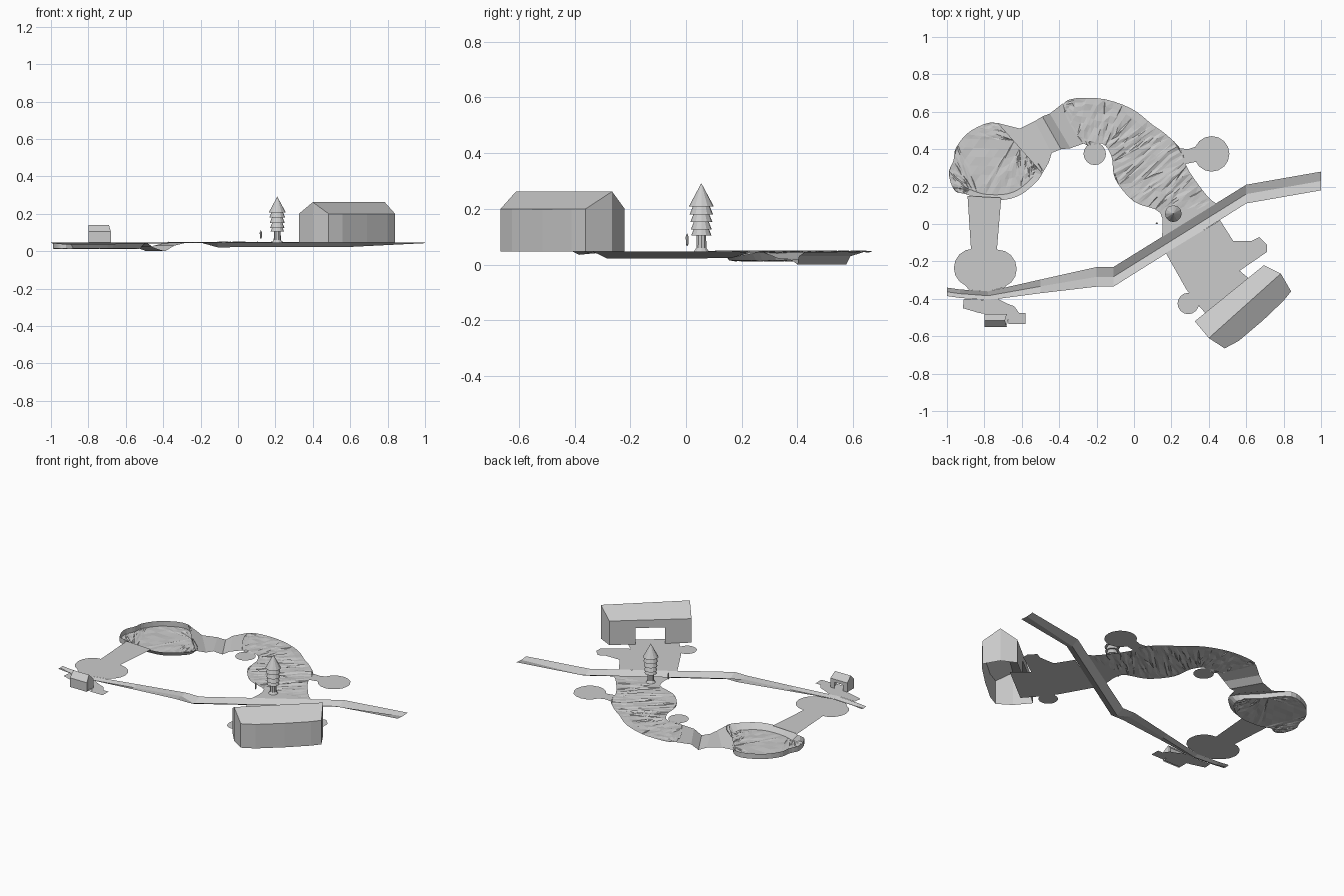
import bpy, bmesh, math, random
from mathutils import Vector

if "Cube" in bpy.data.objects:
    bpy.data.objects.remove(bpy.data.objects["Cube"])
random.seed(4)
G = 0.047  # ground level

grey = bpy.data.materials.new("plain grey")
grey.diffuse_color = (0.6, 0.6, 0.6, 1)
grey.use_nodes = True
grey.node_tree.nodes["Principled BSDF"].inputs["Base Color"].default_value = grey.diffuse_color


def finish(name, bm):
    me = bpy.data.meshes.new(name)
    bm.to_mesh(me)
    bm.free()
    me.materials.append(grey)
    ob = bpy.data.objects.new(name, me)
    bpy.context.collection.objects.link(ob)
    return ob


def face(bm, pts):
    return bm.faces.new([bm.verts.new(p) for p in pts])


def spline(pts, n=4, closed=False):
    """Catmull-Rom curve through 2D points."""
    P = [Vector(p) for p in pts]
    P = [P[-1]] + P + P[:2] if closed else [P[0]] + P + [P[-1]]
    out = []
    for i in range(1, len(P) - 2):
        a, b, c, d = P[i - 1:i + 3]
        for k in range(n):
            t = k / n
            out.append(0.5 * (2 * b + (c - a) * t + (2 * a - 5 * b + 4 * c - d) * t * t
                              + (3 * b - a - 3 * c + d) * t ** 3))
    return out if closed else out + [P[-2]]


def sheet(name, pts, z=G, rough=0, ymin=-9):
    """Flat sheet of ground, with small bumps inside it if rough."""
    bm = bmesh.new()
    f = face(bm, [(p[0], p[1], z) for p in pts])
    f.normal_update()
    if f.normal.z < 0:
        f.normal_flip()
    if rough:
        bmesh.ops.triangulate(bm, faces=bm.faces[:])
        bmesh.ops.subdivide_edges(bm, edges=[e for e in bm.edges if not e.is_boundary],
                                  cuts=5, use_grid_fill=True)
        bmesh.ops.triangulate(bm, faces=bm.faces[:])
        for v in bm.verts:
            if not v.is_boundary and v.co.y > ymin:
                v.co.z += random.uniform(-rough, rough)
    return finish(name, bm)


def disc(name, x, y, r):
    sheet(name, [(x + r * math.cos(i * math.pi / 8), y + r * math.sin(i * math.pi / 8))
                 for i in range(16)])


def strip(name, sections):
    """Ribbon of quads through rows of points."""
    bm = bmesh.new()
    rows = [[bm.verts.new(p) for p in s] for s in sections]
    for a, b in zip(rows, rows[1:]):
        for i in range(len(a) - 1):
            bm.faces.new((a[i], b[i], b[i + 1], a[i + 1]))
    bmesh.ops.recalc_face_normals(bm, faces=bm.faces[:])
    if sum(f.normal.z for f in bm.faces) < 0:
        bmesh.ops.reverse_faces(bm, faces=bm.faces[:])
    return finish(name, bm)


# stream: shallow V-shaped trough across the whole width
stream = [(-1, -.34, -.385, .043), (-.93, -.35, -.395, .036), (-.78, -.36, -.407, .035),
          (-.5, -.297, -.37, .04), (-.2, -.23, -.335, .046), (-.11, -.23, -.335, .021),
          (.6, .21, .11, .023), (1, .28, .18, .043)]
strip("stream", [[(x, b, G), (x, (a + b) / 2, z), (x, a, G)] for x, a, b, z in stream])

# upper fairway, ending on the stream bank
sheet("upper_fairway", spline([
    (.15, -.07), (.14, .06), (.0, .12), (-.1, .24), (-.12, .36), (-.17, .43), (-.27, .43),
    (-.38, .64), (-.2, .673), (-.02, .62), (.1, .53), (.17, .48), (.25, .40), (.28, .31),
    (.33, .23), (.4, .14), (.44, .11)]), rough=.004, ymin=.1)
sheet("east_neck", [(.24, .405), (.29, .40), (.38, .43), (.38, .34), (.345, .335), (.27, .32)])
disc("east_tee", .415, .375, .095)
disc("west_tee", -.21, .375, .06)

# lower fairway, running into the big building
sheet("lower_fairway", [(.17, -.155), (.28, -.35), (.34, -.43), (.42, -.52), (.66, -.33),
                        (.565, -.25), (.71, -.15), (.71, -.11), (.67, -.07), (.63, -.09),
                        (.53, -.09), (.46, .02)])
disc("lower_tee", .29, -.425, .057)

# dip between upper fairway and the bowl
dip = [((-.49, .27), (-.73, .54), G), ((-.455, .33), (-.61, .51), .022),
       ((-.44, .38), (-.53, .55), .015), ((-.39, .40), (-.49, .575), 0),
       ((-.34, .405), (-.45, .59), .03), ((-.27, .43), (-.38, .645), G)]
strip("dip", [[(*a, z), (*b, z)] for a, b, z in dip])

# sunken bowl: rough floor and rim wall, leaning in on the lower right
rim = spline([(-.96, .18), (-.99, .27), (-.965, .34), (-.95, .41), (-.87, .5), (-.73, .54),
              (-.61, .41), (-.49, .29), (-.56, .19), (-.66, .135), (-.8, .13), (-.9, .16)],
             closed=True)
floor = []
for p in rim:
    q = p.copy()
    if p.y < .33 and p.x > -.9:
        q += (Vector((-.74, .35)) - p) * .13
    floor.append(q)
sheet("bowl_floor", floor, z=.014, rough=.003)
strip("bowl_wall", [[(*a, .014), (*b, G)] for a, b in zip(floor + floor[:1], rim + rim[:1])])

# path and round green on the left
sheet("left_path", [(-.89, .15), (-.71, .14), (-.735, -.16), (-.87, -.16)])
disc("green_left", -.86, -.235, .103)
disc("green_right", -.73, -.24, .103)
sheet("green_bank", [(-.93, -.3), (-.66, -.3), (-.69, -.338), (-.78, -.36), (-.88, -.353)])
sheet("house_yard", [(-.91, -.40), (-.915, -.45), (-.83, -.475), (-.8, -.48), (-.8, -.54),
                     (-.68, -.54), (-.67, -.50), (-.67, -.535), (-.58, -.535), (-.58, -.475),
                     (-.615, -.475), (-.64, -.44), (-.68, -.425), (-.73, -.40), (-.78, -.407)])


def building(name, back, front, ends, eave, ridge, door, door_h):
    """Open-bottomed gabled shell; the doorway is in the middle of the back wall."""
    bm = bmesh.new()
    at = lambda p, z: (p[0], p[1], z)
    # gable ends
    for b, f, m in ((back[0], front[0], ends[0]), (back[-1], front[-1], ends[1])):
        face(bm, [at(b, G), at(m, G), at(m, ridge), at(b, eave)])
        face(bm, [at(m, G), at(f, G), at(f, eave), at(m, ridge)])
    # long front wall
    for p, q in zip(front, front[1:]):
        face(bm, [at(p, G), at(q, G), at(q, eave), at(p, eave)])
    # back wall around its doorway
    A, B = Vector(back[0]), Vector(back[-1])
    p, q = A.lerp(B, door[0]), A.lerp(B, door[1])
    for a, b, z in ((A, p, G), (p, q, door_h), (q, B, G)):
        face(bm, [at(a, z), at(b, z), at(b, eave), at(a, eave)])
    # two roof slopes
    for side in (back, front):
        face(bm, [at(s, eave) for s in side] + [at(ends[1], ridge), at(ends[0], ridge)])
    bmesh.ops.remove_doubles(bm, verts=bm.verts[:], dist=1e-4)
    bmesh.ops.recalc_face_normals(bm, faces=bm.faces[:])
    return finish(name, bm)


building("big_building", [(.325, -.52), (.695, -.22)],
         [(.485, -.665), (.56, -.625), (.69, -.515), (.8, -.41), (.84, -.36)],
         [(.40, -.61), (.785, -.265)], .2, .262, (.32, .68), .15)
building("small_house", [(-.8, -.482), (-.68, -.482)], [(-.8, -.55), (-.68, -.55)],
         [(-.8, -.515), (-.69, -.515)], .105, .14, (.25, .75), .085)


def lathe(name, x, y, profile, n=12):
    bm = bmesh.new()
    rings = [[bm.verts.new((x + r * math.cos(2 * math.pi * i / n),
                            y + r * math.sin(2 * math.pi * i / n), z)) for i in range(n)]
             for r, z in profile]
    for a, b in zip(rings, rings[1:]):
        for i in range(n):
            j = (i + 1) % n
            bm.faces.new((a[i], a[j], b[j], b[i]))
    bmesh.ops.remove_doubles(bm, verts=bm.verts[:], dist=1e-5)
    bmesh.ops.recalc_face_normals(bm, faces=bm.faces[:])
    return finish(name, bm)


# tree: flared trunk, stacked skirts of needles
lathe("tree_trunk", .21, .055, [(.028, G), (.019, .06), (.018, .115)], 10)
needles = [(0, .11)]
for z, r in ((.105, .036), (.125, .038), (.152, .040), (.18, .042)):
    needles += [(r, z), (r - .012, z + .03)]
needles += [(.045, .208), (0, .292)]
lathe("tree_needles", .21, .055, needles)

# small marker beside the stream
lathe("marker", .122, .004, [(0, .065), (.005, .073), (.006, .1), (0, .113)], 6)
